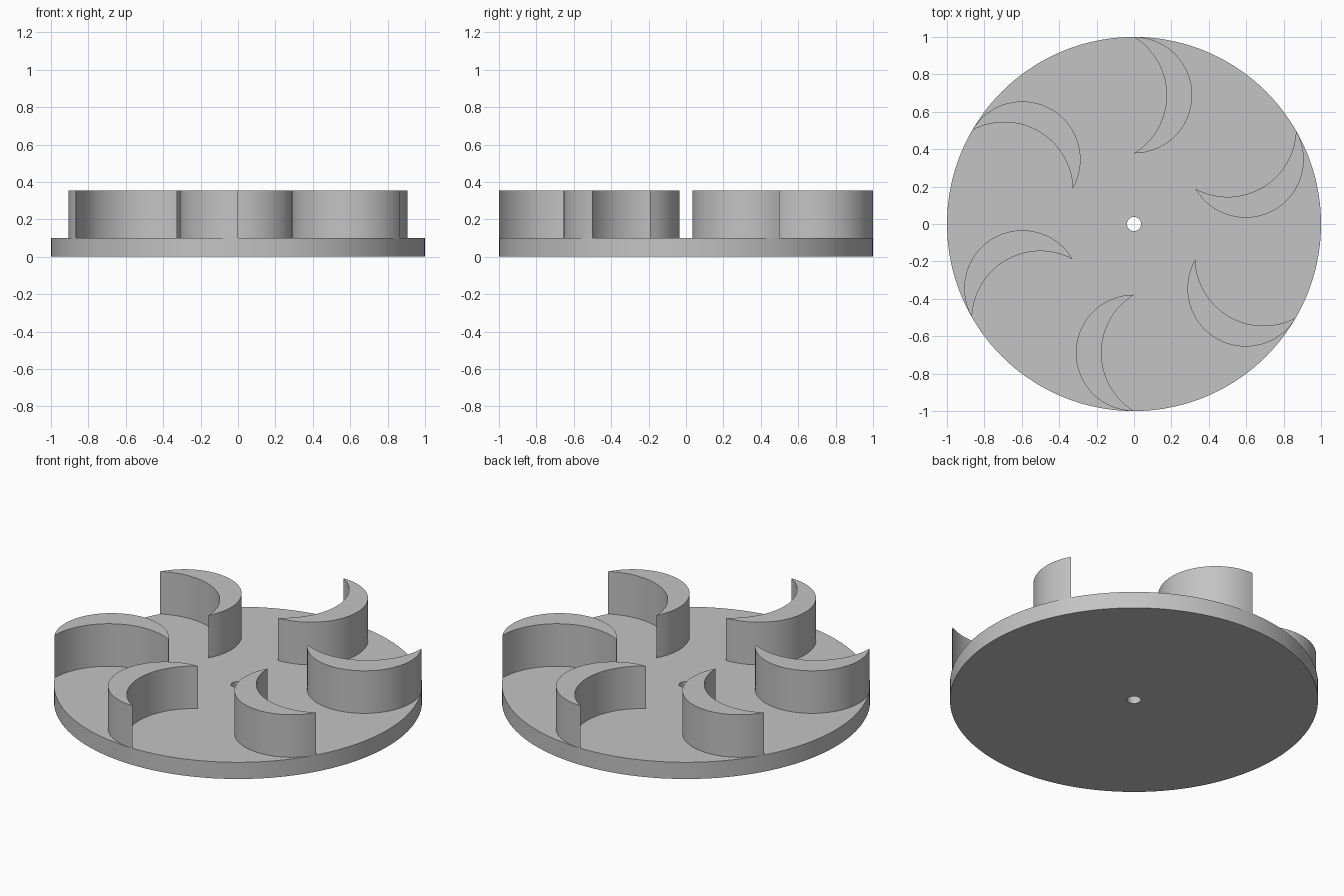
import bpy, bmesh
from math import sin, cos, pi, atan2, hypot, radians

if "Cube" in bpy.data.objects:
    bpy.data.objects.remove(bpy.data.objects["Cube"], do_unlink=True)

DISC_R, HOLE_R, DISC_TOP, BLADE_TOP = 1.0, 0.038, 0.1, 0.355
SEGMENTS, ARC_STEPS, BLADES = 144, 32, 6

grey = bpy.data.materials.new("plain grey")
grey.use_nodes = True
colour = (0.55, 0.55, 0.55, 1)
grey.diffuse_color = colour
grey.node_tree.nodes["Principled BSDF"].inputs["Base Color"].default_value = colour


def finish(name, bm):
    bmesh.ops.recalc_face_normals(bm, faces=bm.faces)
    mesh = bpy.data.meshes.new(name)
    bm.to_mesh(mesh)
    bm.free()
    mesh.materials.append(grey)
    ob = bpy.data.objects.new(name, mesh)
    bpy.context.collection.objects.link(ob)
    bpy.ops.object.select_all(action="DESELECT")
    ob.select_set(True)
    bpy.context.view_layer.objects.active = ob
    bpy.ops.object.shade_smooth_by_angle(angle=radians(30))
    return ob


# Base disc with a shaft hole, lathed from a rectangular section
bm = bmesh.new()
section = [(HOLE_R, 0), (DISC_R, 0), (DISC_R, DISC_TOP), (HOLE_R, DISC_TOP)]
rings = []
for i in range(SEGMENTS):
    a = 2 * pi * i / SEGMENTS
    rings.append([bm.verts.new((r * cos(a), r * sin(a), z)) for r, z in section])
for i in range(SEGMENTS):
    near, far = rings[i], rings[(i + 1) % SEGMENTS]
    for j in range(4):
        k = (j + 1) % 4
        bm.faces.new((near[j], far[j], far[k], near[k]))
finish("base_disc", bm)


# Crescent outline: an outer half circle and a shallower inner arc
def arc(half_chord, sagitta, mid_y):
    radius = (half_chord ** 2 + sagitta ** 2) / (2 * sagitta)
    cx = sagitta - radius
    half = atan2(half_chord, -cx)
    angles = [half * (1 - 2 * i / ARC_STEPS) for i in range(ARC_STEPS + 1)]
    return [(cx + radius * cos(a), mid_y + radius * sin(a)) for a in angles]


INNER_TIP = 0.378
half_chord, mid_y = (DISC_R - INNER_TIP) / 2, (DISC_R + INNER_TIP) / 2
outer = arc(half_chord, half_chord, mid_y)
inner = arc(half_chord, 0.174, mid_y)
inner[0], inner[-1] = outer[0], outer[-1]


# Curved blades spaced evenly around the disc
def blade(name, turn):
    bm = bmesh.new()

    def place(points, z):
        return [bm.verts.new((x * cos(turn) - y * sin(turn),
                              x * sin(turn) + y * cos(turn), z)) for x, y in points]

    rows = [(place(outer, z), place(inner, z)) for z in (DISC_TOP, BLADE_TOP)]
    (out_low, in_low), (out_high, in_high) = rows
    strips = [(out_low, out_high), (in_low, in_high), (out_low, in_low), (out_high, in_high)]
    for a, b in strips:
        for i in range(ARC_STEPS):
            bm.faces.new((a[i], a[i + 1], b[i + 1], b[i]))
    # Weld the two arcs together at the pointed tips
    bmesh.ops.remove_doubles(bm, verts=bm.verts, dist=1e-5)
    return finish(name, bm)


for n in range(BLADES):
    blade(f"blade_{n + 1}", 2 * pi * n / BLADES)
